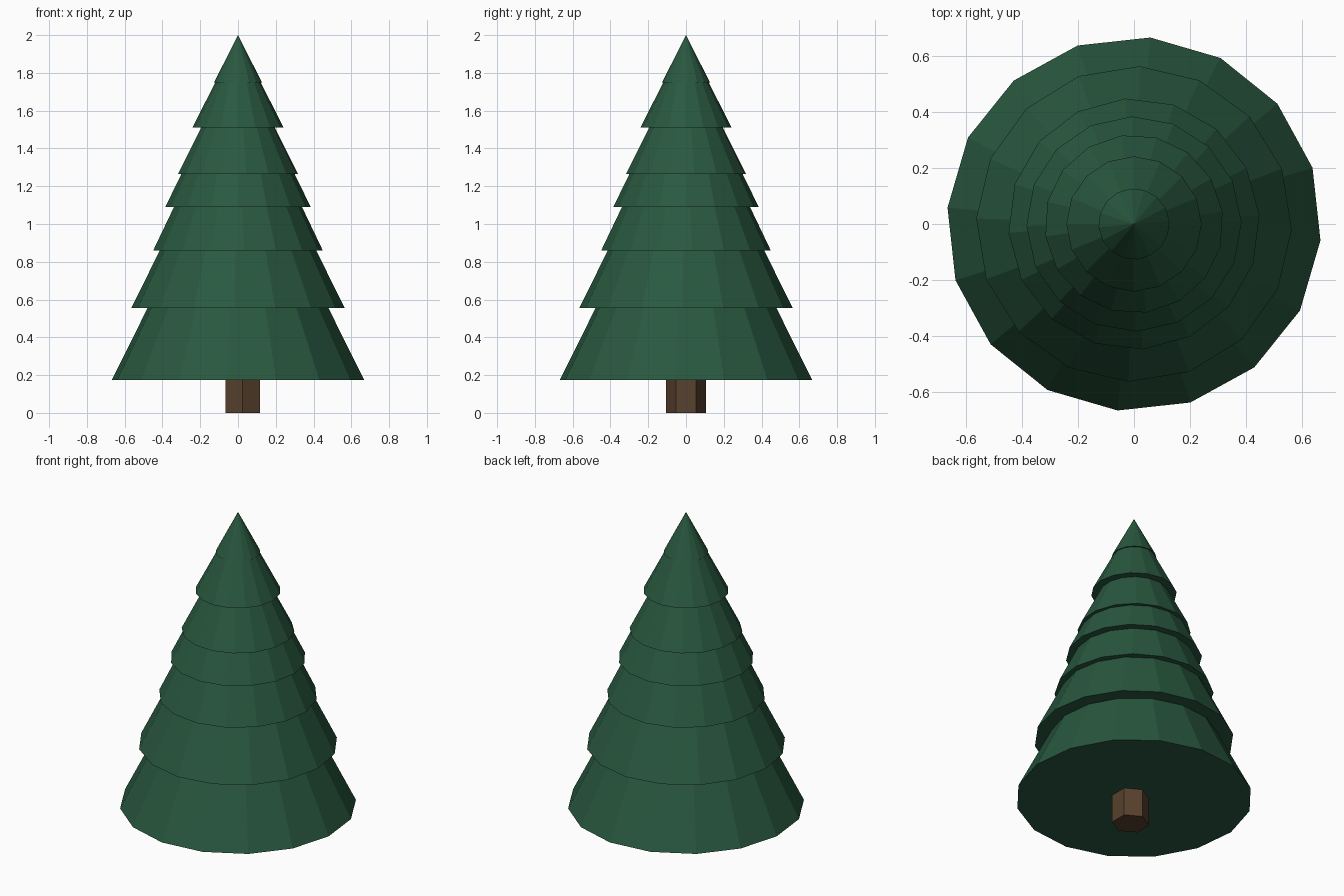
import bpy
import math

cube = bpy.data.objects.get("Cube")
if cube:
    bpy.data.objects.remove(cube, do_unlink=True)


def make_material(name, color):
    mat = bpy.data.materials.new(name)
    mat.use_nodes = True
    mat.diffuse_color = color
    bsdf = mat.node_tree.nodes["Principled BSDF"]
    bsdf.inputs["Base Color"].default_value = color
    bsdf.inputs["Roughness"].default_value = 0.9
    return mat


def make_cone(name, sides, radius, top_radius, bottom, top, x, turn, mat):
    bpy.ops.mesh.primitive_cone_add(
        vertices=sides, radius1=radius, radius2=top_radius, depth=top - bottom,
        location=(x, 0, (bottom + top) / 2), rotation=(0, 0, math.radians(turn)))
    obj = bpy.context.object
    obj.name = name
    obj.data.materials.append(mat)
    return obj


green = make_material("needle green", (0.022, 0.098, 0.05, 1))
brown = make_material("bark brown", (0.095, 0.052, 0.026, 1))

# Six-sided trunk, slightly off centre, reaching into the lowest tier
make_cone("trunk", 6, 0.106, 0.106, 0, 0.3, 0.025, 0, brown)

# Overlapping foliage tiers: base height, base radius, apex height, turn
tiers = [
    (0.175, 0.67, 1.52, -5),
    (0.555, 0.565, 1.70, -2),
    (0.86, 0.45, 1.80, 4),
    (1.09, 0.385, 1.88, 1),
    (1.265, 0.32, 1.90, 8),
    (1.51, 0.242, 1.985, 0),
    (1.75, 0.127, 2.0, 5),
]
for i, (bottom, radius, top, turn) in enumerate(tiers):
    make_cone(f"foliage_tier_{i + 1}", 16, radius, 0, bottom, top, 0, turn, green)
